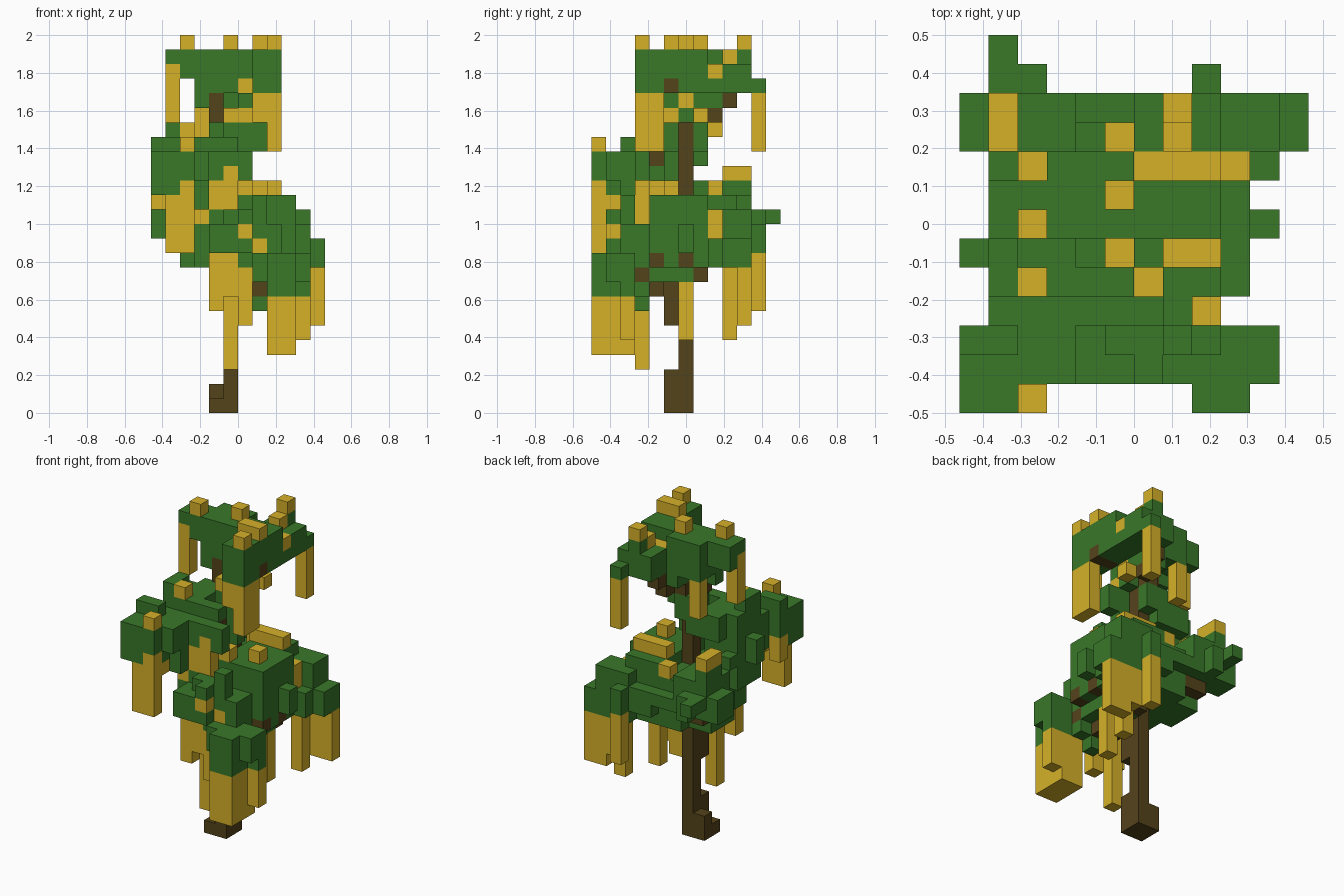
import bpy
import bmesh
from mathutils import Vector

UNIT = 2 / 26
ORIGIN = Vector((-6, -6.5, 0))

default = bpy.data.objects.get("Cube")
if default:
    bpy.data.objects.remove(default, do_unlink=True)


def make_material(name, colour):
    mat = bpy.data.materials.new(name)
    mat.use_nodes = True
    mat.diffuse_color = (*colour, 1)
    shader = mat.node_tree.nodes["Principled BSDF"]
    shader.inputs["Base Color"].default_value = (*colour, 1)
    shader.inputs["Roughness"].default_value = 1
    return mat


MATERIALS = [
    make_material("bark brown", (.088, .056, .011)),
    make_material("leaf green", (.041, .185, .022)),
    make_material("blossom yellow", (.67, .44, .022)),
]
BARK, LEAF, BLOSSOM = range(len(MATERIALS))
AXES = [Vector(axis) for axis in ((1, 0, 0), (0, 1, 0), (0, 0, 1))]


class Part:
    """A block-built part: filled cells become one mesh of outer faces."""

    def __init__(self, name):
        self.name = name
        self.cells = {}

    def fill(self, kind, xs, ys, zs):
        for x in range(*xs):
            for y in range(*ys):
                for z in range(*zs):
                    self.cells[x, y, z] = kind

    def leaves(self, xs, ys, zs):
        self.fill(LEAF, xs, ys, zs)

    def bark(self, xs, ys, zs):
        self.fill(BARK, xs, ys, zs)

    def strand(self, x, y, bottom, top):
        self.fill(BLOSSOM, (x, x + 1), (y, y + 1), (bottom, top))

    def bloom(self, x, y, z):
        self.strand(x, y, z, z + 1)

    def build(self):
        bm = bmesh.new()
        for cell, kind in self.cells.items():
            middle = Vector(cell) + Vector((.5, .5, .5))
            for n, axis in enumerate(AXES):
                for sign in (-1, 1):
                    normal = axis * sign
                    beside = tuple(int(c) for c in Vector(cell) + normal)
                    if beside in self.cells:
                        continue
                    u = AXES[(n + 1) % 3] / 2
                    v = AXES[(n + 2) % 3] / 2 * sign
                    centre = middle + normal / 2 + ORIGIN
                    corners = (-u - v, u - v, u + v, v - u)
                    verts = [bm.verts.new((centre + c) * UNIT) for c in corners]
                    bm.faces.new(verts).material_index = kind
        bmesh.ops.remove_doubles(bm, verts=bm.verts[:], dist=UNIT / 100)
        mesh = bpy.data.meshes.new(self.name)
        bm.to_mesh(mesh)
        bm.free()
        for mat in MATERIALS:
            mesh.materials.append(mat)
        obj = bpy.data.objects.new(self.name, mesh)
        bpy.context.scene.collection.objects.link(obj)


# Trunk with root foot and branches
trunk = Part("trunk")
trunk.bark((4, 6), (5, 7), (0, 1))
trunk.bark((4, 5), (6, 7), (1, 2))
trunk.bark((5, 6), (5, 6), (0, 3))
trunk.bark((5, 6), (6, 7), (0, 20))
trunk.bark((5, 6), (5, 6), (6, 9))
trunk.bark((6, 8), (4, 5), (8, 9))
trunk.bark((6, 9), (7, 8), (9, 10))
trunk.bark((4, 5), (6, 7), (20, 22))
trunk.bark((5, 6), (6, 8), (20, 21))
trunk.bark((6, 7), (8, 9), (20, 21))
trunk.bark((6, 7), (9, 10), (21, 22))
trunk.build()

# Lower canopy: core, front lobes, right lobe, back left lobe
lower = Part("lower_canopy")
lower.leaves((4, 9), (4, 10), (10, 14))
lower.leaves((4, 9), (3, 4), (10, 13))
lower.leaves((4, 5), (3, 4), (13, 14))
lower.leaves((3, 4), (3, 6), (10, 13))
lower.leaves((6, 9), (4, 7), (9, 10))
lower.leaves((4, 7), (1, 2), (11, 13))
lower.leaves((4, 9), (2, 3), (10, 13))
lower.leaves((8, 10), (0, 3), (8, 11))
lower.leaves((7, 11), (1, 3), (9, 11))
lower.leaves((10, 11), (2, 3), (8, 9))
lower.leaves((7, 9), (3, 4), (9, 10))
lower.leaves((8, 9), (3, 4), (8, 9))
lower.leaves((7, 8), (3, 4), (7, 8))
lower.leaves((6, 7), (1, 2), (13, 14))
lower.leaves((5, 8), (2, 3), (13, 14))
lower.leaves((7, 8), (2, 3), (14, 15))
lower.leaves((6, 9), (4, 10), (13, 15))
lower.leaves((9, 10), (4, 8), (10, 15))
lower.leaves((9, 10), (8, 9), (10, 12))
lower.leaves((10, 11), (6, 7), (11, 13))
lower.leaves((10, 11), (8, 9), (10, 12))
lower.leaves((8, 11), (9, 11), (10, 14))
lower.leaves((9, 12), (9, 11), (10, 12))
lower.leaves((8, 9), (11, 12), (11, 13))
lower.leaves((6, 9), (10, 11), (11, 13))
lower.leaves((4, 6), (10, 11), (12, 13))
lower.leaves((2, 4), (6, 9), (10, 13))
lower.leaves((0, 3), (9, 11), (12, 14))
lower.leaves((1, 4), (8, 11), (12, 15))
lower.leaves((1, 2), (9, 11), (14, 16))
lower.leaves((1, 2), (11, 13), (13, 14))
lower.leaves((2, 3), (11, 12), (12, 14))
lower.bark((7, 8), (3, 4), (8, 9))
lower.bark((8, 9), (3, 4), (9, 10))
lower.bark((9, 10), (4, 5), (10, 11))
lower.bark((9, 10), (6, 7), (10, 11))
lower.bark((2, 4), (9, 10), (11, 12))
for x, y, bottom, top in ((4, 2, 7, 11), (5, 3, 3, 11), (5, 2, 8, 11),
                          (6, 2, 6, 10), (9, 9, 5, 10), (10, 2, 5, 8),
                          (9, 10, 7, 10), (10, 10, 6, 10), (11, 10, 6, 10),
                          (8, 6, 5, 9), (8, 11, 7, 11), (9, 8, 12, 14)):
    lower.strand(x, y, bottom, top)
for x in (8, 9):
    for y in range(3):
        lower.strand(x, y, 4, 8)
for x in (6, 7, 8):
    lower.bloom(x, 8, 15)
for y in (9, 10):
    lower.bloom(1, y, 16)
for spot in ((8, 5, 15), (6, 4, 15), (2, 8, 15), (6, 1, 12), (7, 2, 11),
             (5, 9, 14)):
    lower.bloom(*spot)
lower.build()

# Middle canopy: front left lobe reaching round the trunk
middle_part = Part("middle_canopy")
middle_part.leaves((0, 3), (0, 2), (16, 18))
middle_part.leaves((0, 2), (0, 2), (15, 16))
middle_part.leaves((2, 3), (1, 2), (15, 16))
middle_part.leaves((0, 2), (2, 3), (16, 19))
middle_part.leaves((3, 4), (1, 2), (16, 18))
middle_part.leaves((3, 4), (2, 3), (14, 16))
middle_part.leaves((1, 4), (2, 5), (15, 18))
middle_part.leaves((0, 1), (5, 6), (15, 17))
middle_part.leaves((1, 4), (4, 7), (13, 19))
middle_part.leaves((1, 2), (4, 6), (18, 20))
middle_part.leaves((1, 2), (6, 8), (15, 16))
middle_part.leaves((3, 6), (3, 6), (16, 18))
middle_part.leaves((6, 7), (3, 4), (16, 18))
middle_part.leaves((6, 7), (5, 6), (16, 18))
middle_part.leaves((4, 6), (4, 5), (18, 19))
middle_part.leaves((5, 8), (5, 6), (18, 20))
middle_part.leaves((2, 5), (7, 8), (17, 19))
middle_part.leaves((4, 6), (7, 8), (18, 20))
middle_part.bark((4, 6), (4, 5), (17, 18))
for x, y, bottom, top in ((0, 2, 14, 16), (1, 0, 11, 15), (2, 0, 11, 16),
                          (2, 1, 14, 15), (3, 3, 13, 15), (4, 3, 14, 16),
                          (5, 3, 13, 17)):
    middle_part.strand(x, y, bottom, top)
middle_part.bloom(2, 0, 18)
middle_part.bloom(2, 4, 19)
middle_part.build()

# Upper canopy: left arm, centre and right ridge, with strands and blooms
upper = Part("upper_canopy")
upper.leaves((1, 5), (6, 8), (23, 25))
upper.leaves((3, 6), (6, 9), (22, 25))
upper.leaves((6, 8), (6, 8), (22, 25))
upper.leaves((7, 9), (3, 8), (22, 25))
upper.leaves((6, 9), (8, 9), (22, 23))
upper.leaves((6, 9), (9, 11), (22, 24))
upper.leaves((7, 8), (10, 11), (24, 25))
upper.leaves((8, 9), (11, 12), (22, 23))
upper.leaves((3, 4), (6, 7), (21, 22))
upper.leaves((5, 7), (7, 9), (21, 22))
upper.leaves((6, 7), (5, 6), (21, 22))
upper.leaves((6, 7), (6, 7), (20, 21))
upper.bark((7, 9), (5, 6), (22, 23))
for x, y, bottom, top in ((8, 3, 18, 22), (8, 4, 18, 22), (7, 3, 20, 22),
                          (1, 6, 20, 24), (3, 8, 19, 22), (8, 11, 18, 22),
                          (6, 6, 21, 23)):
    upper.strand(x, y, bottom, top)
for x in (6, 7, 8):
    upper.bloom(x, 8, 23)
for x, y in ((5, 5), (6, 5), (7, 7)):
    upper.bloom(x, y, 20)
for x, y in ((2, 6), (5, 7), (7, 5), (8, 5), (8, 3), (7, 10)):
    upper.bloom(x, y, 25)
upper.bloom(7, 9, 24)
upper.build()
